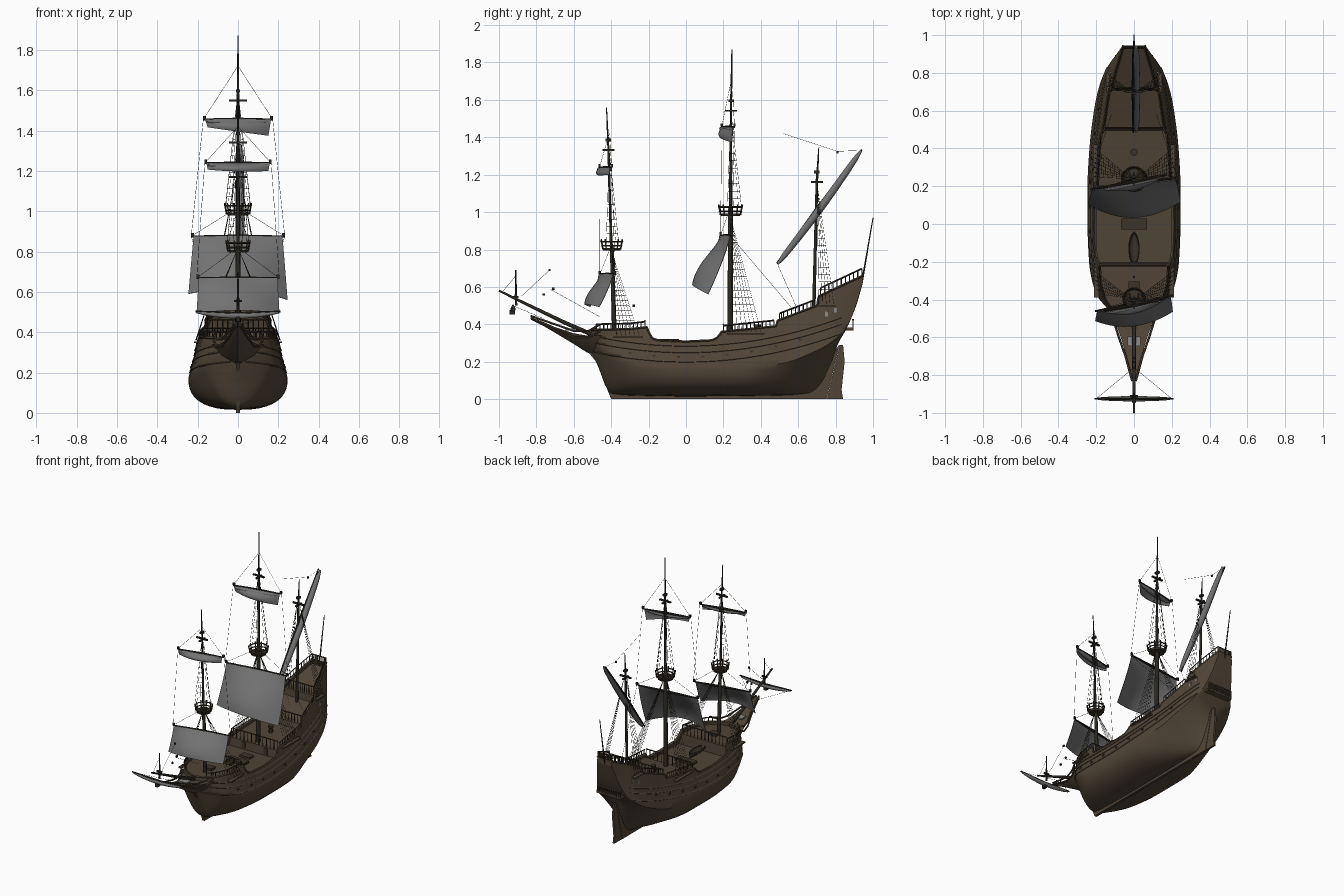
import bpy, bmesh, math
from mathutils import Vector

if "Cube" in bpy.data.objects:
    bpy.data.objects.remove(bpy.data.objects["Cube"])


def mat(name, r, g, b):
    m = bpy.data.materials.new(name)
    m.diffuse_color = (r, g, b, 1)
    m.use_nodes = True
    m.node_tree.nodes["Principled BSDF"].inputs["Base Color"].default_value = m.diffuse_color
    return m


BROWN = mat("hull_brown", 0.083, 0.060, 0.038)
DECK = mat("deck_brown", 0.080, 0.058, 0.037)
DARK = mat("dark_timber", 0.045, 0.034, 0.021)
SPAR = mat("spar_black_brown", 0.024, 0.020, 0.014)
SAIL = mat("sail_grey", 0.17, 0.17, 0.17)
ROPE = mat("rope_dark", 0.025, 0.023, 0.019)
PANE = mat("window_grey", 0.26, 0.26, 0.25)


def mesh(name, verts, faces, m, solid=0.0, offset=0.0):
    me = bpy.data.meshes.new(name)
    me.from_pydata([tuple(v) for v in verts], [], faces)
    bm = bmesh.new()
    bm.from_mesh(me)
    bmesh.ops.remove_doubles(bm, verts=bm.verts, dist=1e-5)
    bmesh.ops.recalc_face_normals(bm, faces=bm.faces)
    bm.to_mesh(me)
    bm.free()
    me.materials.append(m)
    ob = bpy.data.objects.new(name, me)
    bpy.context.collection.objects.link(ob)
    if solid:
        md = ob.modifiers.new("thickness", 'SOLIDIFY')
        md.thickness, md.offset = solid, offset
    return ob


def loft(name, rows, m, **kw):
    n = len(rows[0])
    faces = [(i * n + j, i * n + j + 1, (i + 1) * n + j + 1, (i + 1) * n + j)
             for i in range(len(rows) - 1) for j in range(n - 1)]
    return mesh(name, [v for r in rows for v in r], faces, m, **kw)


def tubes(name, lines, radius, m, res=0):
    """Round bars along polylines; a point may carry its own radius factor."""
    cu = bpy.data.curves.new(name, 'CURVE')
    cu.dimensions, cu.bevel_depth, cu.bevel_resolution, cu.use_fill_caps = '3D', radius, res, True
    for line in lines:
        sp = cu.splines.new('POLY')
        sp.points.add(len(line) - 1)
        for p, c in zip(sp.points, line):
            p.co = (c[0], c[1], c[2], 1)
            p.radius = c[3] if len(c) > 3 else 1
    cu.materials.append(m)
    ob = bpy.data.objects.new(name, cu)
    bpy.context.collection.objects.link(ob)


def boxes(name, items, m):
    vs, fs = [], []
    for (x, y, z), (a, b, c) in items:
        k = len(vs)
        vs += [(x + i * a / 2, y + j * b / 2, z + h * c / 2) for h in (-1, 1) for i, j in ((-1, -1), (1, -1), (1, 1), (-1, 1))]
        fs += [tuple(k + q for q in f) for f in ((3, 2, 1, 0), (4, 5, 6, 7), (0, 1, 5, 4), (1, 2, 6, 5), (2, 3, 7, 6), (3, 0, 4, 7))]
    return mesh(name, vs, fs, m)


def plate(name, prof, thick, m):
    """Flat side-view (y, z) outline with thickness across x."""
    n = len(prof)
    vs = [(s * thick / 2, y, z) for s in (-1, 1) for y, z in prof]
    fs = [tuple(range(n)), tuple(range(2 * n - 1, n - 1, -1))]
    fs += [(i, (i + 1) % n, n + (i + 1) % n, n + i) for i in range(n)]
    return mesh(name, vs, fs, m)


def tab(pts, y, smooth=True):
    """Table lookup, linear or monotone-smooth."""
    if y <= pts[0][0]:
        return pts[0][1]
    if y >= pts[-1][0]:
        return pts[-1][1]
    d = [(b[1] - a[1]) / (b[0] - a[0]) for a, b in zip(pts, pts[1:])]
    i = max(k for k in range(len(d)) if pts[k][0] <= y)
    h = pts[i + 1][0] - pts[i][0]
    t = (y - pts[i][0]) / h
    if not smooth:
        return pts[i][1] + t * h * d[i]
    def sl(k):
        if k == 0 or k == len(d):
            return d[min(k, len(d) - 1)]
        a, b = d[k - 1], d[k]
        return 2 * a * b / (a + b) if a * b > 0 else 0
    return ((2 * t**3 - 3 * t**2 + 1) * pts[i][1] + (t**3 - 2 * t**2 + t) * h * sl(i)
            + (3 * t**2 - 2 * t**3) * pts[i + 1][1] + (t**3 - t**2) * h * sl(i + 1))


# hull shape tables along y: half beam, bottom, height of the beam, veeness, sheer, deck
W = [(-.51, 0), (-.5, .045), (-.48, .09), (-.45, .135), (-.4, .18), (-.3, .222), (-.2, .238), (0, .246), (.2, .246),
     (.4, .236), (.6, .212), (.7, .192), (.8, .158), (.86, .122), (.9, .092), (.945, .06)]
ZB = [(-.51, .27), (-.49, .22), (-.46, .15), (-.43, .07), (-.4, .03), (-.3, .02), (0, .015), (.5, .02), (.65, .03),
      (.72, .07), (.78, .2), (.81, .29), (.86, .38), (.91, .5), (.945, .62)]
ZW = [(-.51, .32), (-.4, .24), (-.2, .18), (.2, .17), (.5, .19), (.7, .26), (.81, .33), (.86, .385), (.91, .505), (.945, .625)]
VEE = [(-.51, .6), (-.4, .4), (-.25, .1), (0, 0), (.3, 0), (.5, .3), (.65, .75), (.75, 1), (.8, .8), (.83, 0)]
ZT = [(-.51, .37), (-.3, .375), (-.21, .385), (-.2, .36), (-.18, .325), (-.15, .315), (0, .308), (.14, .315), (.17, .33),
      (.19, .36), (.48, .39), (.49, .42), (.7, .5), (.71, .55), (.945, .66)]
ZD = [(-.5, .35), (-.21, .355), (-.205, .28), (.19, .275), (.195, .335), (.5, .365), (.505, .4), (.71, .47), (.715, .52), (.94, .635)]


def hull_x(y, z):
    w, zb, zw, v = tab(W, y), tab(ZB, y), tab(ZW, y), tab(VEE, y)
    if z >= zw:
        return w * (1 - (1.05 + max(0, y - .4) * .7) * (z - zw))
    s = max(0, (z - zb) / max(zw - zb, 1e-4))
    return w * ((1 - v) * (1 - (1 - s)**2.5)**(1 / 2.5) + v * s**1.3)


def top(y):
    return tab(ZT, y, False)


ys = sorted(set([round(-.51 + .015 * i, 4) for i in range(98)] + [-.505, -.2, -.205, .19, .195, .48, .49, .7, .71, .715, .505, .945]))
rows = []
for y in ys:
    zb, zw, zt = tab(ZB, y), tab(ZW, y), top(y)
    zs = [zb + (zw - zb) * (1 - math.cos(i / 10 * math.pi / 2)) for i in range(11)]
    zs += [zw + (zt - zw) * i / 6 for i in range(1, 7)]
    half = [(hull_x(y, z), y, z) for z in zs]
    half[0] = (0, y, zb)
    rows.append([(-x, b, c) for x, b, c in half[:0:-1]] + half)
loft("hull", rows, BROWN, solid=.012, offset=-1)
mesh("stern_cap", rows[-1], [tuple(range(len(rows[-1])))], BROWN)
loft("decks", [[(s * max(0, hull_x(y, tab(ZD, y, False)) - .004), y, tab(ZD, y, False)) for s in (-1, 0, 1)]
               for y in ys if -.5 < y < .94], DECK)

# keel, stem and rudder
plate("keel_and_stem", [(-.4, 0), (.752, 0), (.82, .29), (.74, .2), (.65, .06), (-.36, .04), (-.44, .18), (-.5, .27),
                        (-.53, .26), (-.48, .2), (-.44, .1)], .018, BROWN)
plate("rudder", [(.753, 0), (.84, 0), (.832, .05), (.848, .2), (.84, .29), (.821, .29)], .014, BROWN)

# beakhead
BK = [(-.45, .22, .34, .13), (-.53, .25, .34, .095), (-.6, .295, .352, .07), (-.7, .355, .385, .04), (-.76, .39, .412, .024), (-.83, .425, .44, .008)]
loft("beakhead", [[(0, y, b), (w * .7, y, (b + t) / 2), (w, y, t), (0, y, t), (-w, y, t), (-w * .7, y, (b + t) / 2), (0, y, b)]
                  for y, b, t, w in BK], BROWN)
tubes("beak_rails", [[(s * .125, -.46, .40 - d), (s * .105, -.52, .365 - d), (s * .08, -.6, .365 - d), (s * .045, -.7, .4 - d * .6),
                      (s * .01, -.83, .445 - d * .3)] for s in (-1, 1) for d in (0, .035)], .006, BROWN, 1)
boxes("beak_grating", [((0, -.62, .372), (.07, .05, .01))], PANE)

# wales along the sides and cap rail
tubes("wales", [[(s * (hull_x(y, c + .22 * y * y) - .001), y, c + .22 * y * y) for y in [-.49 + .03 * i for i in range(45)]]
                for s in (-1, 1) for c in (.2, .25, .285)], .005, BROWN)
tubes("cap_rail", [[(s * hull_x(y, top(y)), y, top(y)) for y in ys] for s in (-1, 1)], .006, BROWN)

# bulwark railings
rails, posts = [], []
for a, b, h in ((-.48, -.22, .03), (.2, .47, .032), (.5, .69, .035), (.72, .94, .04)):
    n = max(6, int((b - a) / .02))
    pts = [(hull_x(y, top(y)) - .003, y, top(y)) for y in [a + (b - a) * i / n for i in range(n + 1)]]
    for s in (-1, 1):
        rails.append([(s * x, y, z + h) for x, y, z in pts])
        posts += [[(s * x, y, z), (s * x, y, z + h)] for x, y, z in pts]
for y, h in ((-.22, .065), (.2, .065), (.51, .06), (.72, .06), (.94, .06)):
    z = tab(ZD, y, False)
    x = hull_x(y, z + h) - .004
    rails.append([(-x, y, z + h), (x, y, z + h)])
    posts += [[(x * k / 6, y, z), (x * k / 6, y, z + h)] for k in range(-6, 7)]
tubes("railing_bars", rails, .0045, DARK)
tubes("railing_posts", posts, .003, DARK)

# stern gallery, windows, gun ports, channels
boxes("stern_gallery", [((0, .865, .375), (.2, .06, .014)), ((0, .893, .425), (.19, .009, .008)), ((0, .9, .52), (.16, .025, .012))]
      + [((k * .0155, .893, .4), (.006, .006, .045)) for k in range(-6, 7)], BROWN)
for nm, m, th, spots in (("side_windows", PANE, .008, [(.75, .455), (.8, .475)]),
                         ("gun_ports", DARK, .01, [(-.3 + .13 * i, .225 + .25 * (-.3 + .13 * i)**2) for i in range(8)])):
    boxes(nm, [((s * hull_x(y, z), y, z), (th, .016, .026 if m == PANE else .01)) for s in (-1, 1) for y, z in spots], m)
boxes("channels", [((s * (hull_x(y, z) + .008), y, z), (.025, l, .008)) for s in (-1, 1)
                   for y, z, l in ((-.31, .33, .16), (.32, .35, .2), (.75, .5, .1))], BROWN)

# deck fittings
boxes("hatch", [((0, 0, .285), (.14, .06, .018)), ((0, .1, .283), (.08, .05, .014)), ((0, -.33, .36), (.06, .05, .016))], DARK)
boxes("cabin_doors", [((x, .192, .305), (.03, .008, .05)) for x in (-.09, .09)], DARK)
tubes("capstan", [[(0, .38, .35, 1), (0, .38, .38, .7), (0, .38, .39, 1.1), (0, .38, .4, 1.1)]], .018, DARK, 2)
loft("ship_boat", [[(.028 * math.sin(math.pi * min(1, .12 + t * .88))**.6 * math.sin(a), -.2 + .16 * t,
                     .322 - .032 * math.cos(a)) for a in [math.pi * (k / 8 - .5) for k in range(9)]]
                   for t in [i / 10 for i in range(11)]], DARK, solid=.004)

# masts and bowsprit
tubes("masts", [[(0, -.375, .1, 1.1), (0, -.397, .82, .85), (0, -.4, .83, .6), (0, -.415, 1.34, .45), (0, -.425, 1.56, .2)],
                [(0, .235, .1, 1.3), (0, .238, 1.02, 1), (0, .238, 1.03, .7), (0, .241, 1.56, .5), (0, .245, 1.87, .2)],
                [(0, .68, .35, .8), (0, .7, 1.17, .55), (0, .71, 1.345, .2)],
                [(0, .94, .62, .4), (0, 1, .97, .2)],
                [(0, -.4, .3, 1), (0, -.65, .41, .85), (0, -1, .58, .45)],
                [(0, -.908, .5, .5), (0, -.91, .69, .25)]], .013, SPAR, 3)


def ring(y, z, r):
    return [(r * math.cos(a), y + r * math.sin(a), z) for a in [math.pi * k / 10 for k in range(21)]]


# crow's nests and crosstrees
for nm, y, z, r in (("fore", -.397, .8, .05), ("main", .238, .985, .056)):
    tubes(nm + "_top_floor", [[(0, y, z - .006, .92), (0, y, z + .008, 1)]], r, DARK, 4)
    tubes(nm + "_top_rail", [ring(y, z + .042, r * 1.15), ring(y, z + .02, r * 1.08)]
          + [[p, q] for p, q in list(zip(ring(y, z, r), ring(y, z + .055, r * 1.18)))[::2]], .0045, DARK)
CT = [(-.415, 1.34, .045), (.241, 1.55, .045), (.7, 1.17, .045), (-.91, .555, .02)]
boxes("crosstrees", [((0, y, z), (2 * r, .012, .01)) for y, z, r in CT] + [((0, y, z - .008), (.012, 1.4 * r, .01)) for y, z, r in CT]
      + [((0, y, z + .045), (.02, .03, .015)) for y, z, r in CT[:3]], SPAR)

# yards, slightly braced round: (y, z, half length, slope)
YARDS = [(-.42, .668, .205, .2), (.215, .875, .232, .13), (-.43, 1.238, .165, .2), (.225, 1.455, .172, .2)]
tubes("yards", [[(-h, y - h * k, z, .5), (0, y, z, 1), (h, y + h * k, z, .5)] for y, z, h, k in YARDS]
      + [[(-.21, -.925, .503, .5), (0, -.925, .492, .9), (.21, -.925, .503, .5)]], .009, SPAR, 2)
boxes("yard_blocks", [((s * h * .97, y + s * h * k, z + .01), (.014, .012, .016)) for y, z, h, k in YARDS for s in (-1, 1)]
      + [((0, y, z), (.01, .012, .012)) for y, z in ((-.73, .69), (-.71, .59), (-.76, .56), (-.28, .5), (.81, 1.32))]
      + [((0, -.93, .465), (.02, .03, .025))], SPAR)


def sail(name, yard, hb, drop, shift, bulge, arch, skew=0, turn=0):
    y0, z0, h, k = yard
    g = []
    for i in range(13):
        t = i / 12
        r = []
        for j in range(17):
            u = j / 8 - 1
            x = u * (h * .95 * (1 - t) + hb * t)
            r.append((x, y0 - .008 + x * k * (1 - turn * t) - shift * t**1.3 - bulge * (1 - u * u) * math.sin(t * 2.1),
                      z0 - drop * t * (1 + skew * u) + arch * (1 - u * u) * t * t))
        g.append(r)
    loft(name, g, SAIL, solid=.003)


sail("fore_sail", YARDS[0], .205, .175, .06, .06, .015, 0, .4)
sail("main_sail", YARDS[1], .245, .3, .095, .09, .035, .05, .8)
sail("fore_topsail", YARDS[2], .15, .035, .0, .035, -.005, .1)
sail("main_topsail", YARDS[3], .15, .06, .0, .035, .0, .35)

# furled sails
def furl(a, b, sag, e=.6):
    a, b = Vector(a), Vector(b)
    return [tuple(a.lerp(b, t) + Vector((0, 0, -sag * math.sin(math.pi * t)))) + (.3 + .7 * math.sin(math.pi * t)**e,)
            for t in [i / 14 for i in range(15)]]


tubes("furled_topsails", [furl((-h * .9, y - h * k - .008, z - .008), (h * .9, y + h * k - .008, z - .008), .008)
                          for y, z, h, k in YARDS[2:]], .017, SAIL, 3)
tubes("furled_sprit_sail", [furl((-.2, -.925, .497), (.2, -.925, .497), .016)], .014, SAIL, 3)
tubes("furled_lateen_sail", [furl((.012, .49, .722), (.012, .937, 1.33), .012, .35)], .021, SAIL, 3)
tubes("lateen_yard", [[(-.004, .485, .725, .5), (-.004, .705, 1.025, 1), (-.004, .94, 1.335, .5)]], .009, SPAR, 2)

# shrouds with ratlines
ropes = []
for ym, zm, a, b, zl, n in ((-.397, .79, -.37, -.25, .34, 6), (.238, .975, .25, .4, .36, 7), (.7, 1.16, .71, .79, .51, 5)):
    for s in (-1, 1):
        feet = [Vector((s * (hull_x(y, zl) + .014), y, zl)) for y in [a + (b - a) * i / (n - 1) for i in range(n)]]
        head = Vector((s * .012, ym, zm))
        ropes += [[f, head] for f in feet]
        ropes += [[f.lerp(head, t) for f in feet] for t in [.06 * i for i in range(1, 15)]]
for ym, zm, z0, r in ((-.41, 1.33, .845, .055), (.24, 1.54, 1.03, .063)):
    for s in (-1, 1):
        feet = [Vector((s * r * math.cos(q), ym + r * math.sin(q), z0)) for q in (-.3, .2, .7, 1.1)]
        head = Vector((s * .006, ym, zm))
        ropes += [[f, head] for f in feet] + [[f.lerp(head, t) for f in feet] for t in [.08 * i for i in range(1, 11)]]

# lifts, sheets and stays
for (y, z, h, k), zl in zip(YARDS, (.82, 1.02, 1.42, 1.72)):
    ropes += [[(s * h, y + s * h * k, z), (0, y + .02, zl)] for s in (-1, 1)]
for lo, hi in ((0, 2), (1, 3)):
    for s in (-1, 1):
        (a, b, c, d), (e, f, g, q) = YARDS[lo], YARDS[hi]
        ropes.append([(s * c, a + s * c * d, b), (s * g, e + s * g * q, f)])
for s in (-1, 1):
    ropes += [[(s * .23, .24, .87), (s * .12, .58, .47)], [(s * .2, -.925, .5), (0, -.76, .43)]]
ropes += [[(0, .52, 1.42), (0, .81, 1.325), (0, .935, 1.33)], [(0, -.98, .575), (0, -.91, .66)], [(0, -.88, .55), (0, -.73, .69)],
          [(0, -.73, .59), (0, -.46, .44)], [(0, .49, .72), (0, .6, .47)]]
tubes("rigging", ropes, .0009, ROPE)

# turn bars into meshes and smooth the rounded parts
bpy.ops.object.select_all(action='SELECT')
bpy.context.view_layer.objects.active = bpy.data.objects["hull"]
bpy.ops.object.convert(target='MESH')
bpy.ops.object.select_all(action='SELECT')
bpy.ops.object.shade_smooth_by_angle(angle=math.radians(40))
